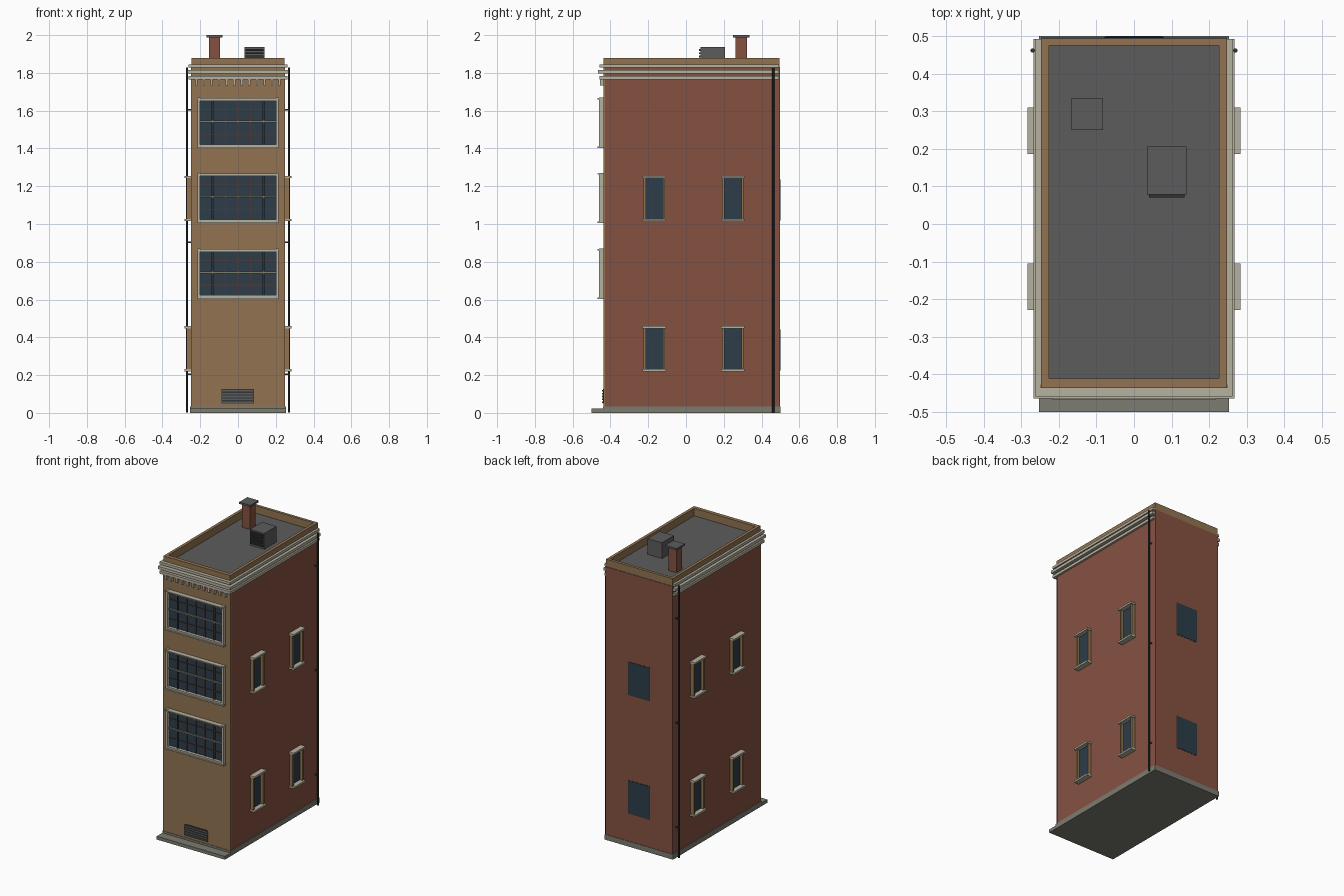
import bpy
import bmesh
from mathutils import Matrix, Vector

if "Cube" in bpy.data.objects:
    bpy.data.objects.remove(bpy.data.objects["Cube"])


def material(name, r, g, b):
    m = bpy.data.materials.new(name)
    m.use_nodes = True
    m.diffuse_color = (r, g, b, 1)
    bsdf = next(n for n in m.node_tree.nodes if n.type == 'BSDF_PRINCIPLED')
    bsdf.inputs["Base Color"].default_value = (r, g, b, 1)
    return m


TAN = material("tan plaster", .29, .175, .083)
BRICK = material("red brick", .235, .083, .053)
PALE = material("pale trim", .47, .44, .35)
STONE = material("grey stone", .2, .2, .165)
ROOF = material("roof felt", .107, .107, .107)
GLASS = material("dark glass", .026, .047, .067)
METAL = material("dark metal", .03, .032, .035)
RUST = material("rusty bar", .13, .035, .02)


def boxes(name, mat, *spans):
    """One object made of boxes, each given as (x0, x1, y0, y1, z0, z1)."""
    bm = bmesh.new()
    for x0, x1, y0, y1, z0, z1 in spans:
        centre = Vector((x0 + x1, y0 + y1, z0 + z1)) / 2
        size = Matrix.Diagonal((abs(x1 - x0), y1 - y0, z1 - z0, 1))
        bmesh.ops.create_cube(bm, size=1, matrix=Matrix.Translation(centre) @ size)
    mesh = bpy.data.meshes.new(name)
    bm.to_mesh(mesh)
    bm.free()
    mesh.materials.append(mat)
    ob = bpy.data.objects.new(name, mesh)
    bpy.context.collection.objects.link(ob)
    return ob


W, FRONT, BACK, DECK = .25, -.437, .497, 1.83

# Main volume, with the roof felt on its upward face
body = boxes("brick_body", BRICK, (-W + .002, W - .002, -.43, BACK, .02, DECK))
body.data.materials.append(ROOF)
for face in body.data.polygons:
    face.material_index = int(face.normal.z > .5)
boxes("front_facade", TAN, (-W, W, FRONT, -.428, .03, 1.845))
boxes("plinth", STONE, (-W - .003, W + .003, FRONT - .003, .5, 0, .035))
boxes("front_step", STONE, (-W - .003, W + .003, -.5, FRONT, 0, .022))

# Parapet ring
boxes("parapet", TAN,
      (-.247, .247, FRONT, -.411, DECK, 1.88),
      (-.247, .247, .475, .494, DECK, 1.88),
      (-.247, -.227, -.411, .475, DECK, 1.88),
      (.227, .247, -.411, .475, DECK, 1.88))

# Cornice bands on the front and both sides
bands = [(1.765, 1.783, .012), (1.797, 1.816, .018), (1.828, 1.845, .012)]
for i, (z0, z1, out) in enumerate(bands):
    boxes(f"cornice_band_{i}", PALE,
          (-W - out, W + out, FRONT - out - .01, FRONT + .002, z0, z1),
          (-W - out, -.246, FRONT, .492, z0, z1),
          (.246, W + out, FRONT, .492, z0, z1))
dentil_x = [-.22 + .04 * i for i in range(12)]
boxes("dentils", PALE,
      *[(x - .006, x + .006, -.455, FRONT, 1.733, 1.766) for x in dentil_x])

# Wide front windows
for i, z in enumerate((.737, 1.137, 1.535)):
    lo, hi = z - .122, z + .122
    boxes(f"front_glass_{i}", GLASS, (-.2, .2, -.441, FRONT, lo, hi))
    boxes(f"front_frame_{i}", PALE,
          (-.215, -.2, -.461, FRONT, lo - .008, hi + .012),
          (.2, .215, -.461, FRONT, lo - .008, hi + .012),
          (-.21, .21, -.461, FRONT, hi - .006, hi + .006),
          (-.21, .21, -.461, FRONT, lo - .006, lo + .008))
    boxes(f"front_rails_{i}", PALE,
          (-.218, .218, -.468, FRONT, hi + .002, hi + .009),
          (-.218, .218, -.468, FRONT, lo - .011, lo - .003))
    boxes(f"front_transom_{i}", STONE, (-.2, .2, -.452, FRONT, z + .002, z + .012))
    boxes(f"front_mullions_{i}", METAL,
          *[(x - .004, x + .004, -.45, FRONT, lo, hi) for x in (-.135, .135)])
    boxes(f"front_bars_{i}", RUST,
          *[(x - .0015, x + .0015, -.446, FRONT, lo, hi)
            for x in (-.14, -.067, 0, .067, .14)],
          *[(-.2, .2, -.446, FRONT, h - .0015, h + .0015) for h in (z - .06, z + .07)])

# Side windows, mirrored to both walls
for side, s in (("left", 1), ("right", -1)):
    for y in (-.167, .248):
        for lo in (.22, 1.015):
            tag = f"{side}_{'front' if y < 0 else 'rear'}_{'low' if lo < 1 else 'high'}"
            hi = lo + .24
            boxes(f"side_glass_{tag}", GLASS,
                  (s * .245, s * .253, y - .046, y + .046, lo + .01, hi - .01))
            boxes(f"side_jambs_{tag}", TAN,
                  (s * .245, s * .272, y - .057, y - .045, lo + .01, hi - .01),
                  (s * .245, s * .272, y + .045, y + .057, lo + .01, hi - .01))
            boxes(f"side_sill_and_lintel_{tag}", PALE,
                  (s * .245, s * .284, y - .062, y + .062, lo, lo + .012),
                  (s * .245, s * .284, y - .062, y + .062, hi - .012, hi))
    # Downpipe
    bpy.ops.mesh.primitive_cylinder_add(vertices=8, radius=.006, depth=1.825,
                                        location=(s * .27, .462, .915))
    pipe = bpy.context.object
    pipe.name = f"{side}_downpipe"
    pipe.data.materials.append(METAL)
    boxes(f"{side}_pipe_brackets", METAL,
          *[(s * .245, s * .27, .459, .465, z, z + .008) for z in (.2, .9, 1.6)])

# Flush rear windows
for i, lo in enumerate((.22, 1.015)):
    boxes(f"rear_frame_{i}", METAL, (-.08, .08, BACK - .01, BACK + .001, lo, lo + .225))
    boxes(f"rear_glass_{i}", GLASS, (-.076, .076, BACK - .01, BACK + .002, lo + .004, lo + .221))

# Street vent
boxes("vent_back", METAL, (-.088, .085, FRONT - .002, FRONT, .05, .126))
boxes("vent_slats", ROOF,
      *[(-.088, .085, -.445, FRONT, .052 + .015 * i, .061 + .015 * i) for i in range(5)])

# Chimney and rooftop unit
boxes("chimney_shaft", BRICK, (-.154, -.094, .262, .322, DECK, 1.99))
boxes("chimney_cap", ROOF, (-.166, -.082, .25, .336, 1.988, 2.0))
boxes("roof_unit", ROOF, (.034, .14, .078, .206, DECK, 1.936))
boxes("roof_unit_louvres", METAL,
      *[(.04, .134, .07, .08, 1.845 + .018 * i, 1.855 + .018 * i) for i in range(5)])
